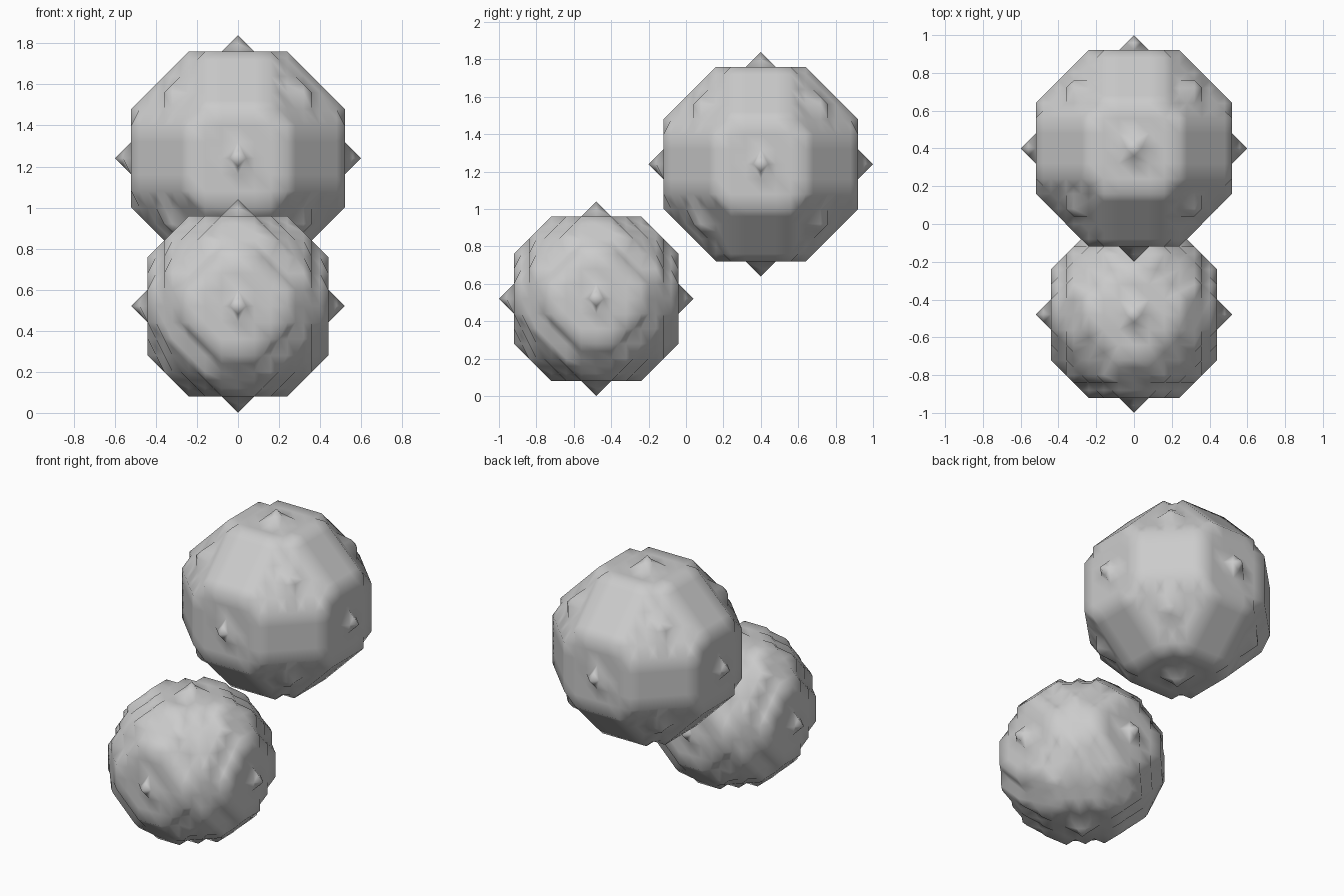
import bpy, bmesh
from mathutils import Vector

if "Cube" in bpy.data.objects:
    bpy.data.objects.remove(bpy.data.objects["Cube"])

STEP = 0.08  # sampling grid spacing


def cell_faces():
    """Six unit-cell faces, corners counter-clockwise seen from outside."""
    faces = []
    for a in range(3):
        for side in (0, 1):
            loop = []
            for u, v in ((0, 0), (1, 0), (1, 1), (0, 1)):
                c = [0, 0, 0]
                c[a], c[(a + 1) % 3], c[(a + 2) % 3] = side, u, v
                loop.append(tuple(c))
            faces.append(loop if side else loop[::-1])
    return faces


FACES = cell_faces()


def stepped_ball(name, radius, centre):
    """Sphere sampled on a coarse grid, skinned at the edge midpoints."""
    def inside(p):
        return sum(k * k for k in p) <= radius * radius

    bm = bmesh.new()
    verts = {}

    def vert(key):
        if key not in verts:
            verts[key] = bm.verts.new(Vector(key) * STEP / 2)
        return verts[key]

    span = range(-radius - 1, radius + 1)
    for cell in ((x, y, z) for x in span for y in span for z in span):
        link = {}
        for face in FACES:
            pts = [tuple(o + d for o, d in zip(cell, c)) for c in face]
            ins = [inside(p) for p in pts]
            for i in range(4):
                if ins[i] and not ins[(i + 1) % 4]:
                    j = i
                    while ins[j - 1]:
                        j -= 1
                    enter = tuple(a + b for a, b in zip(pts[j - 1], pts[j]))
                    leave = tuple(a + b for a, b in zip(pts[i], pts[(i + 1) % 4]))
                    link[enter] = leave
        # join the face segments into closed polygons
        while link:
            start, nxt = link.popitem()
            loop = [start]
            while nxt != start:
                loop.append(nxt)
                nxt = link.pop(nxt)
            bm.faces.new([vert(k) for k in loop])

    bmesh.ops.triangulate(bm, faces=bm.faces[:])
    bmesh.ops.recalc_face_normals(bm, faces=bm.faces[:])
    for f in bm.faces:
        f.smooth = True
    mesh = bpy.data.meshes.new(name)
    bm.to_mesh(mesh)
    bm.free()
    ob = bpy.data.objects.new(name, mesh)
    ob.location = centre
    bpy.context.collection.objects.link(ob)
    return ob


# upper rear ball and lower front ball
stepped_ball("large_ball", 7, (0, 0.40, 1.24))
stepped_ball("small_ball", 6, (0, -0.48, 0.52))
